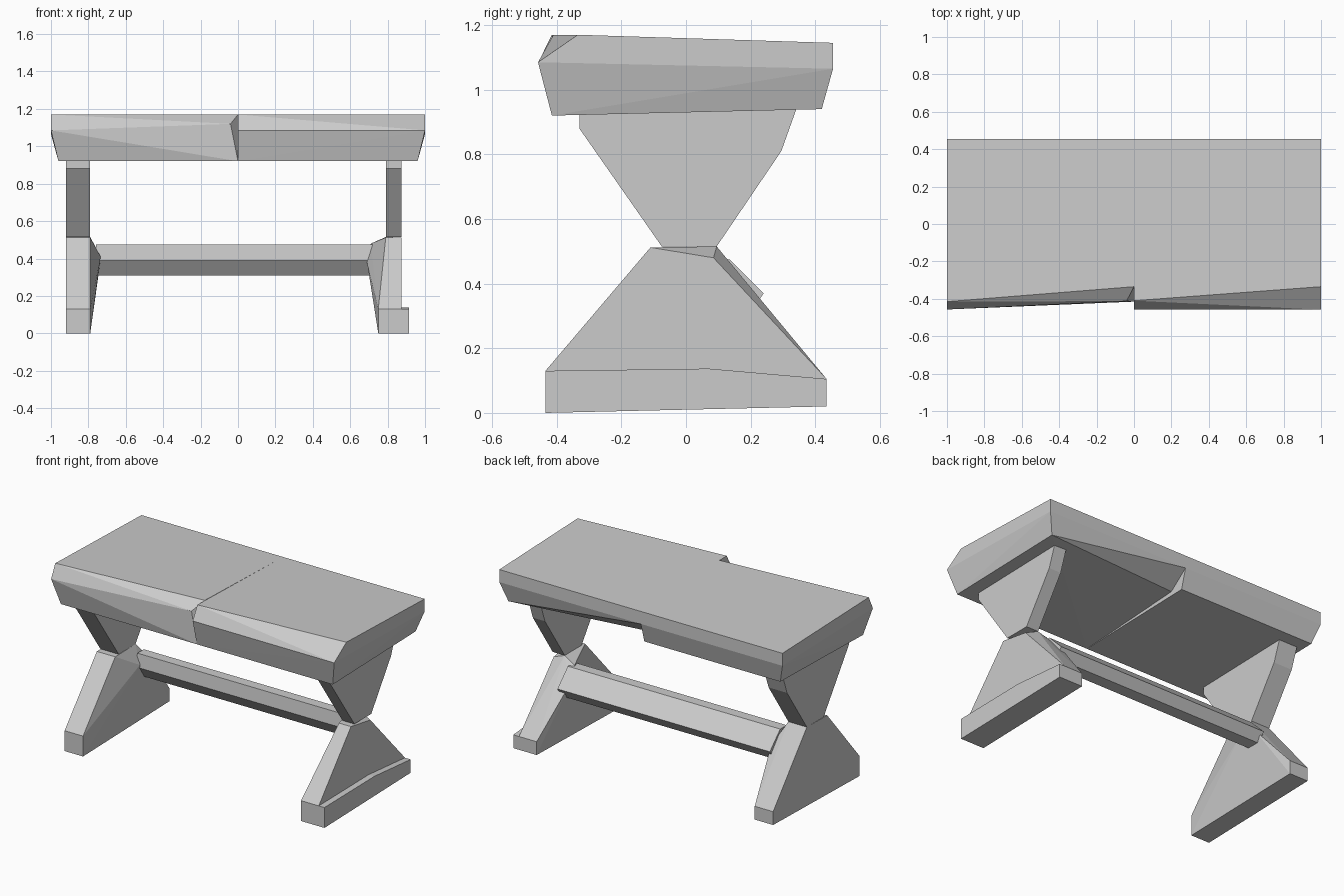
import bpy, bmesh

if "Cube" in bpy.data.objects:
    bpy.data.objects.remove(bpy.data.objects["Cube"])


def hull(name, points):
    """Flat-faced solid wrapped around a few corner points."""
    bm = bmesh.new()
    for p in points:
        bm.verts.new(p)
    res = bmesh.ops.convex_hull(bm, input=bm.verts[:])
    junk = [v for v in res["geom_interior"] if isinstance(v, bmesh.types.BMVert)]
    bmesh.ops.delete(bm, geom=junk, context='VERTS')
    bmesh.ops.recalc_face_normals(bm, faces=bm.faces[:])
    mesh = bpy.data.meshes.new(name)
    bm.to_mesh(mesh)
    bm.free()
    obj = bpy.data.objects.new(name, mesh)
    bpy.context.collection.objects.link(obj)
    return obj


def at(x, profile):
    """Place a (y, z) profile at a given x."""
    return [(x, y, z) for y, z in profile]


# Tabletop: two roughly hewn halves meeting at x = 0
back_rim = [(0.455, 1.145), (0.455, 1.065)]
bottom = [(-0.415, 0.92), (0.42, 0.94)]
hull("tabletop_right",
     at(1, [(-0.335, 1.17), (-0.458, 1.085)] + back_rim) + at(0.96, bottom)
     + at(0, [(-0.41, 1.17), (-0.457, 1.085), (-0.415, 0.92), (0.33, 0.965)] + back_rim))
hull("tabletop_left",
     at(-1, [(-0.415, 1.17), (-0.457, 1.085)] + back_rim) + at(-0.96, bottom)
     + at(0, [(-0.335, 1.17)] + bottom + back_rim) + at(-0.04, [(-0.412, 1.12)]))

# Upper supports, tapering down to the waist
upper = [(-0.33, 0.95), (-0.33, 0.88), (-0.075, 0.515),
         (0.095, 0.515), (0.295, 0.81), (0.345, 0.95)]
hull("upper_support_left", at(-0.92, upper) + at(-0.79, upper))
hull("upper_support_right", at(0.875, upper) + at(0.79, upper))

# Lower legs, spreading to the floor and swelling towards the stretcher
base = [(-0.435, 0), (-0.435, 0.13), (0.435, 0.105), (0.435, 0.02)]
top = [(-0.11, 0.512), (0.095, 0.515)]
hull("lower_leg_left",
     at(-0.92, base + top) + at(-0.79, base + top)
     + at(-0.735, [(0.06, 0.41), (0.19, 0.39)]))
hull("lower_leg_right",
     at(0.875, base + [(-0.11, 0.512), (0.085, 0.48)]) + at(0.75, base)
     + at(0.79, top) + at(0.71, [(0.11, 0.48)])
     + at(0.69, [(0.06, 0.38), (0.19, 0.39)]))

# Foot ledge on the outside of the right leg
ledge = base + [(0.07, 0.137)]
hull("right_foot", at(0.915, ledge) + at(0.80, ledge))

# Stretcher between the legs
bar = [(0.07, 0.475), (0.135, 0.475), (0.24, 0.37),
       (0.20, 0.31), (0.12, 0.31), (0.06, 0.39)]
hull("stretcher", at(-0.76, bar) + at(0.74, bar))
